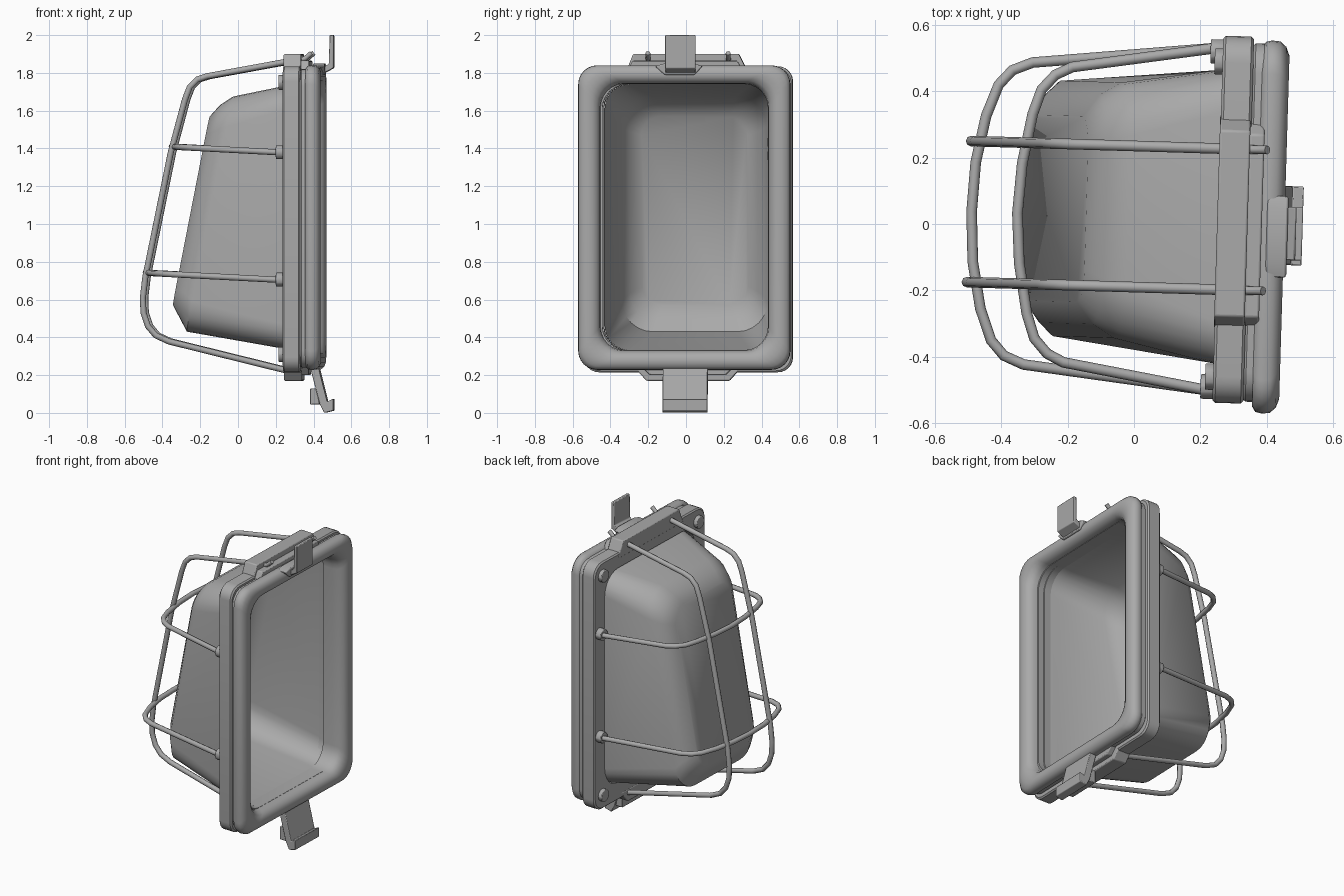
import bpy, bmesh, math
from mathutils import Vector

cube = bpy.data.objects.get("Cube")
if cube:
    bpy.data.objects.remove(cube, do_unlink=True)

YAW = -0.03
grey = bpy.data.materials.new("lamp grey")
grey.use_nodes = True
grey.diffuse_color = (0.4, 0.4, 0.4, 1)
grey.node_tree.nodes["Principled BSDF"].inputs["Base Color"].default_value = (0.4, 0.4, 0.4, 1)


def finish(obj, angle=35):
    obj.rotation_euler.z = YAW
    if not obj.data.materials:
        obj.data.materials.append(grey)
    bpy.ops.object.select_all(action='DESELECT')
    obj.select_set(True)
    bpy.context.view_layer.objects.active = obj
    if obj.type == 'CURVE':
        bpy.ops.object.convert(target='MESH')
    bpy.ops.object.shade_smooth_by_angle(angle=math.radians(angle))
    return bpy.context.object


def from_bmesh(name, bm, angle=35, bevel=0):
    bmesh.ops.recalc_face_normals(bm, faces=bm.faces)
    mesh = bpy.data.meshes.new(name)
    bm.to_mesh(mesh)
    bm.free()
    obj = bpy.data.objects.new(name, mesh)
    bpy.context.collection.objects.link(obj)
    if bevel:
        mod = obj.modifiers.new("soft edges", 'BEVEL')
        mod.width, mod.segments = bevel, 2
    return finish(obj, angle)


def ring(x_low, x_high, half, low, high, radius, cy=0.0, steps=6):
    """Rounded rectangle facing along x, leaning from x_low to x_high."""
    pts = []
    for corner, (sy, sz) in enumerate([(1, 1), (-1, 1), (-1, -1), (1, -1)]):
        yc = cy + sy * (half - radius)
        zc = high - radius if sz > 0 else low + radius
        for i in range(steps + 1):
            a = math.pi / 2 * (corner + i / steps)
            z = zc + radius * math.sin(a)
            x = x_low + (x_high - x_low) * (z - low) / (high - low)
            pts.append((x, yc + radius * math.cos(a), z))
    return pts


def loft(name, rings, cap_end=False, close=False, angle=35):
    bm = bmesh.new()
    loops = [[bm.verts.new(p) for p in r] for r in rings]
    pairs = list(zip(loops, loops[1:]))
    if close:
        pairs.append((loops[-1], loops[0]))
    for a, b in pairs:
        for i in range(len(a)):
            j = (i + 1) % len(a)
            bm.faces.new((a[i], a[j], b[j], b[i]))
    if cap_end:
        bm.faces.new(loops[-1])
    return from_bmesh(name, bm, angle)


def prism(name, outline, axis, start, end, bevel=0.006):
    """Extrude a flat outline along x (points y,z) or along y (points x,z)."""
    bm = bmesh.new()
    place = (lambda p, d: (d, p[0], p[1])) if axis == 'x' else (lambda p, d: (p[0], d, p[1]))
    a = [bm.verts.new(place(p, start)) for p in outline]
    b = [bm.verts.new(place(p, end)) for p in outline]
    bm.faces.new(a)
    bm.faces.new(b[::-1])
    for i in range(len(a)):
        j = (i + 1) % len(a)
        bm.faces.new((a[i], b[i], b[j], a[j]))
    return from_bmesh(name, bm, 35, bevel)


def wire(name, points, radius=0.016):
    curve = bpy.data.curves.new(name, 'CURVE')
    curve.dimensions = '3D'
    curve.bevel_depth, curve.bevel_resolution = radius, 2
    curve.use_fill_caps = True
    spline = curve.splines.new('POLY')
    spline.points.add(len(points) - 1)
    for sp, p in zip(spline.points, points):
        sp.co = (*p, 1)
    obj = bpy.data.objects.new(name, curve)
    bpy.context.collection.objects.link(obj)
    finish(obj, 50)


def stud(name, x0, x1, y, z, radius):
    prism(name, [(y + radius * math.cos(math.tau * i / 12), z + radius * math.sin(math.tau * i / 12))
                 for i in range(12)], 'x', x0, x1, 0.004)


# Hollow cover with chamfered shoulders and leaning front
loft("cover", [
    ring(0.30, 0.30, 0.447, 0.332, 1.74, 0.13, 0.025),
    ring(0.25, 0.25, 0.442, 0.34, 1.73, 0.13, 0.03),
    ring(-0.265, -0.02, 0.385, 0.43, 1.675, 0.16, 0.04),
    ring(-0.30, -0.09, 0.345, 0.495, 1.63, 0.14, 0.04),
    ring(-0.34, -0.145, 0.28, 0.57, 1.57, 0.10, 0.04),
], cap_end=True, angle=40)


def frame(name, half, low, high, radius, x0, x1, cy, chamfer=0.008):
    """Flat rectangular ring around the opening."""
    hole = (0.447, 0.332, 1.74, 0.13, cy)
    small = (half - chamfer, low + chamfer, high - chamfer, radius, cy)
    big = (half, low, high, radius, cy)
    loft(name, [ring(x0, x0, *hole), ring(x0, x0, *small),
                ring(x0 + chamfer, x0 + chamfer, *big), ring(x1 - chamfer, x1 - chamfer, *big),
                ring(x1, x1, *small), ring(x1, x1, *hole)], close=True, angle=30)


frame("cage_flange", 0.553, 0.215, 1.835, 0.08, 0.252, 0.345, 0.022)
frame("gasket", 0.54, 0.24, 1.82, 0.09, 0.343, 0.385, 0.015)

# Swollen back rim, turning inward to the opening
rim = [(0.372, 0.02), (0.382, 0.004), (0.40, 0), (0.425, 0.002), (0.443, 0.018), (0.453, 0.045),
       (0.45, 0.075), (0.437, 0.1), (0.41, 0.115), (0.37, 0.12), (0.30, 0.12)]
loft("back_rim", [ring(x, x, 0.562 - d, 0.228 + d * 0.87, 1.84 - d * 0.83, 0.10 + d * 0.2, 0.003)
                  for x, d in rim], angle=60)

# Tabs above and below the frame
prism("top_tab", [(-0.31, 1.80), (-0.27, 1.9), (0.29, 1.9), (0.34, 1.80)], 'x', 0.25, 0.342)
prism("top_gasket_tab", [(-0.31, 1.79), (-0.27, 1.865), (0.28, 1.865), (0.33, 1.79)], 'x', 0.34, 0.385)
prism("bottom_tab", [(-0.27, 0.25), (-0.2, 0.17), (0.24, 0.17), (0.31, 0.25)], 'x', 0.25, 0.345)
prism("bottom_gasket_tab", [(-0.24, 0.26), (-0.18, 0.2), (0.22, 0.2), (0.28, 0.26)], 'x', 0.34, 0.38)

# Upright cage wires with hooked ends
side_path = [(0.30, 1.866), (-0.16, 1.782), (-0.21, 1.765), (-0.25, 1.725), (-0.275, 1.66),
             (-0.35, 1.38), (-0.485, 0.72), (-0.498, 0.61), (-0.495, 0.53), (-0.472, 0.46),
             (-0.43, 0.41), (-0.36, 0.378), (0.30, 0.215)]
for side, y in (("left", 0.235), ("right", -0.19)):
    wire(f"upright_wire_{side}", [(x, y, z) for x, z in side_path])
    wire(f"wire_hook_{side}", [(0.32, y, 1.865), (0.36, y, 1.875), (0.395, y, 1.905)], 0.013)

# Crosswise cage wires and their sockets
upper = [(0.23, 0.515), (-0.2, 0.445), (-0.25, 0.42), (-0.29, 0.375), (-0.315, 0.3), (-0.342, 0.15), (-0.352, 0)]
lower = [(0.23, 0.515), (-0.32, 0.455), (-0.38, 0.43), (-0.42, 0.385), (-0.455, 0.29), (-0.482, 0.15), (-0.49, 0)]
for name, half, z0 in (("upper", upper, 1.38), ("lower", lower, 0.705)):
    path = half + [(x, -y) for x, y in half[-2::-1]]
    wire(f"{name}_cross_wire", [(x, 0.022 + y, z0 - 0.052 * (x - 0.22)) for x, y in path])
    for s in (1, -1):
        stud(f"{name}_wire_socket", 0.215, 0.26, 0.022 + s * 0.505, z0, 0.037)

# Corner screws
for s in (1, -1):
    for z in (1.75, 0.31):
        stud("corner_screw", 0.228, 0.26, 0.022 + s * 0.475, z, 0.04)

# Top latch: base and bent upright tongue
prism("top_latch_base", [(-0.15, 1.835), (-0.10, 1.79), (0.06, 1.79), (0.10, 1.835), (0.06, 1.85), (-0.1, 1.85)],
      'x', 0.40, 0.463)
prism("top_latch", [(0.44, 1.815), (0.485, 1.85), (0.487, 2.0), (0.508, 2.0), (0.508, 1.825), (0.46, 1.80)],
      'y', -0.095, 0.065, 0.004)

# Bottom latch: sloping tongue, foot and inner catch
prism("bottom_latch", [(0.385, 0.24), (0.43, 0.24), (0.475, 0.06), (0.508, 0.075), (0.508, 0.012), (0.46, 0.0),
                       (0.435, 0.05)], 'y', -0.11, 0.128, 0.004)
prism("bottom_catch", [(0.385, 0.045), (0.435, 0.045), (0.42, 0.13), (0.385, 0.13)], 'y', -0.10, 0.118, 0.004)
